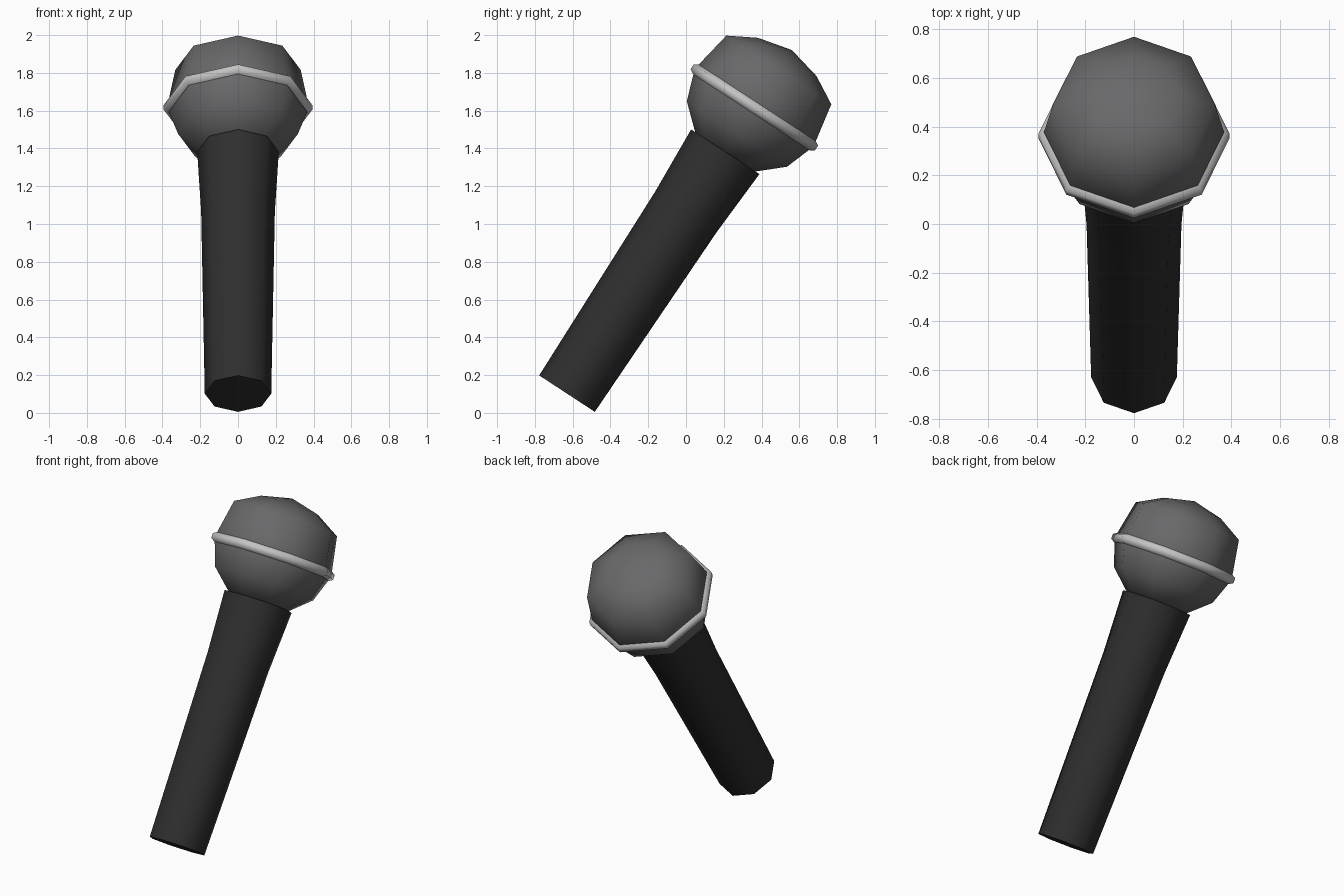
import bpy, bmesh, math
from mathutils import Matrix

if "Cube" in bpy.data.objects:
    bpy.data.objects.remove(bpy.data.objects["Cube"])

SIDES = 8
# microphone axis: starts at the centre of the handle's end, leans to the back
PLACE = Matrix.Translation((0, -0.63, 0.102)) @ Matrix.Rotation(math.radians(-33.2), 4, 'X')


def material(name, rgb):
    m = bpy.data.materials.new(name)
    m.diffuse_color = (*rgb, 1)
    m.use_nodes = True
    m.node_tree.nodes["Principled BSDF"].inputs["Base Color"].default_value = m.diffuse_color
    return m


def lathe(name, profile, mat, closed=False, angle=60):
    """Revolve (radius, height) points around the microphone axis."""
    bm = bmesh.new()
    rings = []
    for r, h in profile:
        if r == 0:
            rings.append([bm.verts.new((0, 0, h))] * SIDES)
        else:
            rings.append([bm.verts.new((r * math.cos(2 * math.pi * i / SIDES),
                                        r * math.sin(2 * math.pi * i / SIDES), h))
                          for i in range(SIDES)])
    pairs = list(zip(rings, rings[1:]))
    if closed:
        pairs.append((rings[-1], rings[0]))
    for a, b in pairs:
        for i in range(SIDES):
            j = (i + 1) % SIDES
            bm.faces.new(dict.fromkeys((a[i], a[j], b[j], b[i])))
    bmesh.ops.recalc_face_normals(bm, faces=bm.faces)
    me = bpy.data.meshes.new(name)
    bm.to_mesh(me)
    bm.free()
    me.transform(PLACE)
    me.materials.append(mat)
    ob = bpy.data.objects.new(name, me)
    bpy.context.collection.objects.link(ob)
    bpy.ops.object.select_all(action='DESELECT')
    ob.select_set(True)
    bpy.context.view_layer.objects.active = ob
    bpy.ops.object.shade_smooth_by_angle(angle=math.radians(angle))
    return ob


black = material("handle_black", (0.028, 0.028, 0.028))
grey = material("grille_grey", (0.14, 0.14, 0.145))
silver = material("band_silver", (0.55, 0.55, 0.55))

# tapered handle
lathe("handle", [(0, 0), (0.176, 0), (0.195, 1.15), (0.216, 1.53), (0, 1.53)], black)

# rounded grille head
lathe("grille_head", [(0, 1.52), (0.185, 1.525), (0.317, 1.643), (0.376, 1.81),
                      (0.332, 2.048), (0.185, 2.13), (0, 2.174)], grey)

# band around the widest part of the head
band = [(0.369 + 0.028 * math.cos(k * math.pi / 3 + math.pi / 6),
         1.811 + 0.03 * math.sin(k * math.pi / 3 + math.pi / 6)) for k in range(6)]
lathe("head_band", band, silver, closed=True, angle=65)
